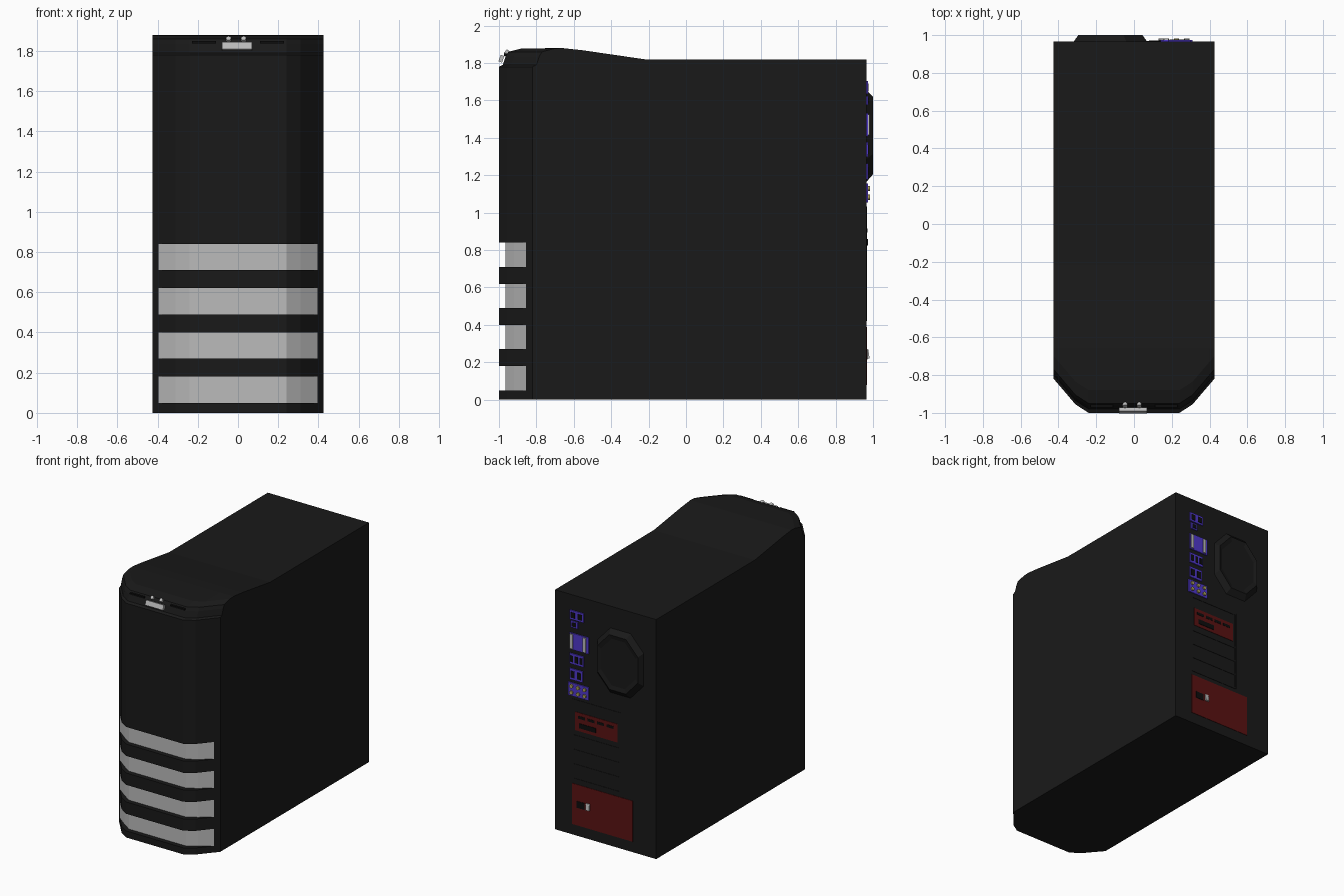
import bpy, bmesh, math
from mathutils import Matrix

if "Cube" in bpy.data.objects:
    bpy.data.objects.remove(bpy.data.objects["Cube"])


def material(name, rgb):
    m = bpy.data.materials.new(name)
    m.diffuse_color = (*rgb, 1)
    m.use_nodes = True
    m.node_tree.nodes["Principled BSDF"].inputs["Base Color"].default_value = m.diffuse_color
    return m


BLACK = material("black", (0.01, 0.01, 0.01))
DARK = material("dark", (0.004, 0.004, 0.004))
SILVER = material("silver", (0.5, 0.5, 0.5))
BLUE = material("blue", (0.08, 0.04, 0.6))
RED = material("red", (0.1, 0.006, 0.006))
GOLD = material("gold", (0.4, 0.35, 0.1))


def finish(name, bm, mat, normals=True):
    if normals:
        bmesh.ops.recalc_face_normals(bm, faces=bm.faces[:])
    me = bpy.data.meshes.new(name)
    bm.to_mesh(me)
    bm.free()
    ob = bpy.data.objects.new(name, me)
    bpy.context.collection.objects.link(ob)
    me.materials.append(mat)
    return ob


def box(name, x, y, z, mat, tilt=0):
    """Box from (min, max) ranges, optionally tilted about x."""
    bm = bmesh.new()
    c = [(a + b) / 2 for a, b in (x, y, z)]
    s = [b - a for a, b in (x, y, z)]
    m = Matrix.Translation(c) @ Matrix.Rotation(tilt, 4, 'X') @ Matrix.Diagonal((*s, 1))
    bmesh.ops.create_cube(bm, size=1, matrix=m)
    return finish(name, bm, mat)


def cylinder(name, loc, r, depth, mat, tilt=math.pi / 2):
    bm = bmesh.new()
    m = Matrix.Translation(loc) @ Matrix.Rotation(tilt, 4, 'X')
    bmesh.ops.create_cone(bm, cap_ends=True, segments=12, radius1=r, radius2=r,
                          depth=depth, matrix=m)
    return finish(name, bm, mat)


# Front contour as columns (x, y), and the recessed contour behind the grooves
half = [(0.24, -1.0, -0.965), (0.31, -0.955, -0.92),
        (0.395, -0.855, -0.855), (0.425, -0.82, -0.82)]
cols = [(-x, o, i) for x, o, i in reversed(half)] + half


def outer(z, shift=0):
    return [(x, o + shift, z) for x, o, i in cols]


def inner(z):
    return [(x, i, z) for x, o, i in cols]


def straight(y, z):
    return [(x, y, z) for x, o, i in cols]


# Case: rows run up the front, over the lip and the crowned top, down the back
grooves = [(0.05 + 0.22 * k, 0.18 + 0.22 * k) for k in range(4)]
rows, open_bands = [outer(0)], set()
for z0, z1 in grooves:
    rows += [outer(z0), inner(z0), inner(z1), outer(z1)]
    open_bands.add(len(rows) - 3)
rows += [outer(1.78), outer(1.79, 0.02), outer(1.835, 0.035), outer(1.86, 0.05),
         outer(1.878, 0.12), straight(-0.66, 1.88), straight(-0.55, 1.868),
         straight(-0.22, 1.82), straight(0.965, 1.82), straight(0.965, 0)]

bm = bmesh.new()
grid = [[bm.verts.new(p) for p in r] for r in rows]
n = len(grid)
for j in range(n):
    a, b = grid[j], grid[(j + 1) % n]
    for i in range(len(cols) - 1):
        end = i in (0, len(cols) - 2)
        if j in open_bands and not end:
            continue
        bm.faces.new((a[i], a[i + 1], b[i + 1], b[i]))
for side in (0, -1):
    bm.faces.new([r[side] for r in grid])
bmesh.ops.remove_doubles(bm, verts=bm.verts[:], dist=1e-5)
finish("case", bm, BLACK)

# Silver strips at the bottom of the four grooves
for k, (z0, z1) in enumerate(grooves):
    bm = bmesh.new()
    lo, hi = [[bm.verts.new(p) for p in inner(z)[1:-1]] for z in (z0, z1)]
    for i in range(len(lo) - 1):
        bm.faces.new((lo[i], lo[i + 1], hi[i + 1], hi[i]))
    finish(f"front_strip_{k}", bm, SILVER, False)

# Front lip controls
box("power_button", (-0.08, 0.07), (-0.997, -0.977), (1.805, 1.842), SILVER, -0.35)
for k, x in enumerate((-0.047, 0.028)):
    cylinder(f"audio_socket_{k}", (x, -0.957, 1.857), 0.013, 0.022, SILVER, 0.9)
for k, s in enumerate((-1, 1)):
    xa, xb = sorted((s * 0.11, s * 0.23))
    box(f"lip_slot_{k}", (xa, xb), (-0.972, -0.955), (1.838, 1.85), DARK)

# Rear fan cover: chamfered octagon slab
def octagon(x0, x1, z0, z1, c, y):
    cz = c * 1.1
    return [(x0 + c, y, z0), (x1 - c, y, z0), (x1, y, z0 + cz), (x1, y, z1 - cz),
            (x1 - c, y, z1), (x0 + c, y, z1), (x0, y, z1 - cz), (x0, y, z0 + cz)]


bm = bmesh.new()
base, top, rim = [[bm.verts.new(p) for p in octagon(*o)] for o in (
    (-0.32, 0.07, 1.165, 1.655, 0.11, 0.965),
    (-0.295, 0.045, 1.205, 1.62, 0.10, 1.0),
    (-0.27, 0.02, 1.235, 1.59, 0.09, 0.992))]
for a, b in ((base, top), (top, rim)):
    for i in range(8):
        k = (i + 1) % 8
        bm.faces.new((a[i], a[k], b[k], b[i]))
bm.faces.new(rim)
bm.faces.new(base)
finish("fan_cover", bm, BLACK)

# Rear port blocks: x range, z centre, height, number of sockets
B = 0.965
ports = [("mouse_ports", 0.18, 0.30, 1.67, 0.07, 2),
         ("small_port", 0.23, 0.29, 1.60, 0.05, 1),
         ("monitor_block", 0.14, 0.30, 1.47, 0.125, 0),
         ("usb_block_upper", 0.18, 0.30, 1.337, 0.08, 3),
         ("usb_block_lower", 0.19, 0.30, 1.22, 0.085, 2)]
for name, x0, x1, z, h, count in ports:
    box(name, (x0, x1), (B - 0.01, B + 0.008), (z - h / 2, z + h / 2), BLUE)
    w = (x1 - x0) / max(count, 1)
    for k in range(count):
        c = x0 + (k + 0.5) * w
        box(f"{name}_socket_{k}", (c - w * 0.3, c + w * 0.3), (B, B + 0.011),
            (z - h * 0.3, z + h * 0.3), DARK)
for k, x in enumerate((0.17, 0.28)):
    box(f"monitor_connector_{k}", (x - 0.012, x + 0.012), (B, B + 0.016),
        (1.415, 1.525), SILVER)

# Audio jack block with a 3 x 2 grid of jacks
box("jack_block", (0.14, 0.31), (B - 0.01, B + 0.008), (1.055, 1.155), BLUE)
for i, x in enumerate((0.17, 0.225, 0.28)):
    for j, z in enumerate((1.082, 1.13)):
        cylinder(f"jack_{i}_{j}", (x, B + 0.006, z), 0.014, 0.024, GOLD)

# Expansion slot frame and slot dividers
for k, z in enumerate((0.42, 0.53, 0.64, 0.75, 1.02)):
    box(f"slot_bar_{k}", (-0.12, 0.27), (B - 0.005, B + 0.003), (z, z + 0.012), BLACK)
for k, x in enumerate((-0.13, 0.27)):
    box(f"slot_post_{k}", (x, x + 0.012), (B - 0.005, B + 0.003), (0.42, 1.032), BLACK)

# Graphics card plate with connectors
box("card_plate", (-0.10, 0.257), (B - 0.005, B + 0.003), (0.80, 0.94), RED)
box("card_connector", (0.08, 0.22), (B, B + 0.007), (0.825, 0.86), DARK)
for k in range(4):
    x = -0.07 + 0.08 * k
    box(f"card_vent_{k}", (x, x + 0.06), (B, B + 0.005), (0.895, 0.915), DARK)

# Power supply plate, socket and rocker switch
box("power_plate", (-0.23, 0.28), (B - 0.005, B + 0.003), (0.08, 0.39), RED)
box("power_socket", (0.175, 0.24), (B, B + 0.006), (0.215, 0.265), DARK)
box("power_switch", (0.13, 0.16), (B, B + 0.013), (0.22, 0.27), SILVER, 0.15)
